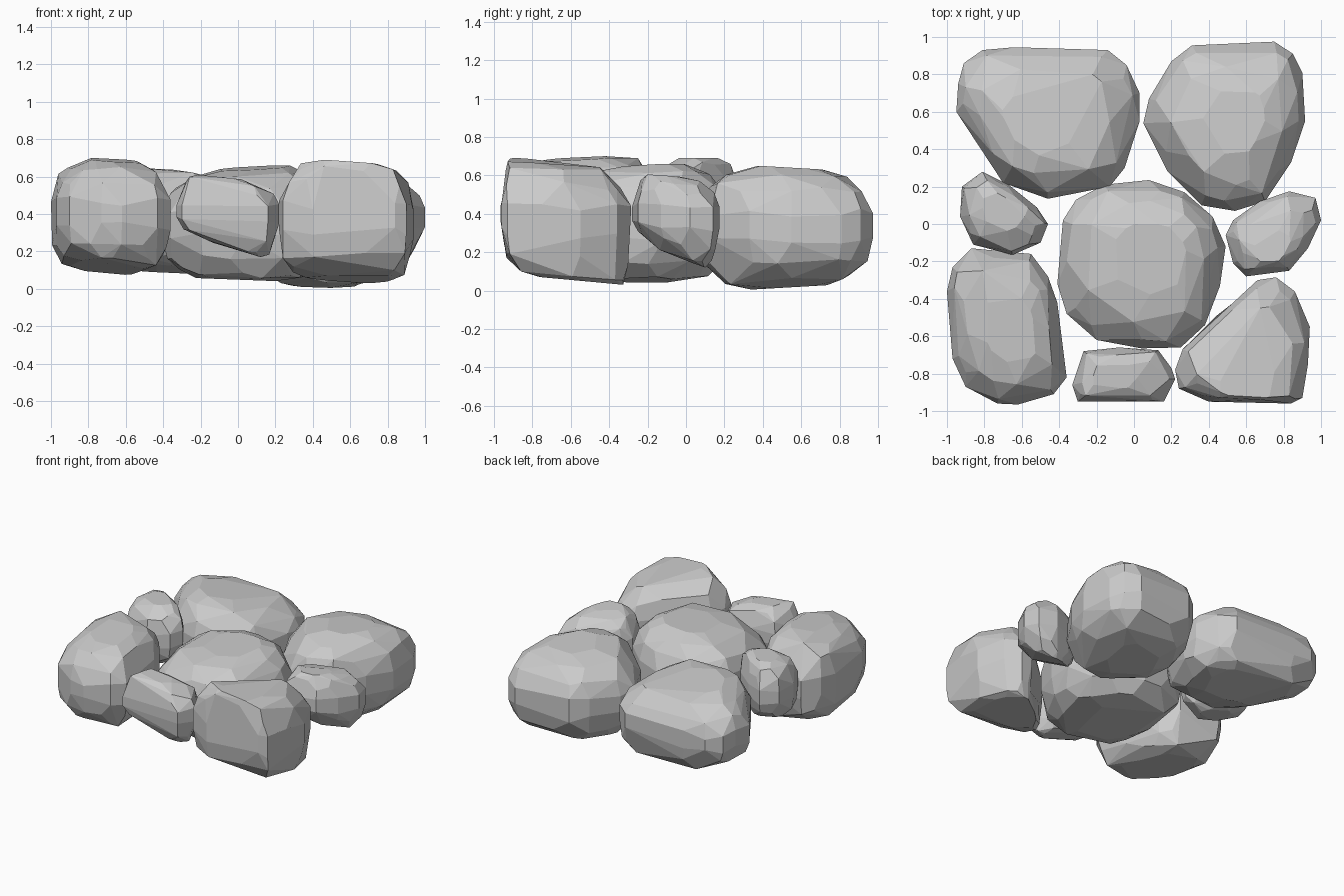
import bpy, bmesh, math, random
from mathutils import Vector

if "Cube" in bpy.data.objects:
    bpy.data.objects.remove(bpy.data.objects["Cube"])

# Profile of a stone: (height from -1 to 1, share of the full outline)
PROFILE = [(-1, .48), (-.88, .76), (-.62, .94), (-.22, 1), (.25, 1), (.62, .93), (.86, .77), (1, .48)]


def stone(name, outline, z0, z1, lean=(0, 0), seed=0, top=(0, 0), bottom=(0, 0), taper=(1, 1)):
    """Faceted boulder: plan outline shrunk towards top and bottom, wrapped in a hull.
    top/bottom are slopes of the two ends, taper is how strongly (bottom, top) narrow."""
    rnd = random.Random(seed)
    pts = [Vector((x, y, 0)) for x, y in outline]
    centre = sum(pts, Vector()) / len(pts)
    lean = Vector((*lean, 0))
    half = (z1 - z0) / 2
    cloud = []
    for i, (t, r) in enumerate(PROFILE):
        r = r ** taper[t > 0]
        slope = Vector((*(top if t > 0 else bottom), 0))
        for k, p in enumerate(pts):
            if (i + k) % 2 and r < 1:      # stagger rings for irregular facets
                p = p.lerp(pts[(k + 1) % len(pts)], .35)
            s = r if r == 1 else r * rnd.uniform(.97, 1.02)
            h = t + (rnd.uniform(-.08, .08) if abs(t) < 1 else 0)
            v = centre + (p - centre) * s + lean * t * (1 - r)
            v.z = half * h + slope.dot(v - centre) * abs(t)
            cloud.append(v)
    low, high = min(v.z for v in cloud), max(v.z for v in cloud)
    bm = bmesh.new()
    for v in cloud:                        # fit to the wanted height range
        v.z = z0 + (v.z - low) / (high - low) * (z1 - z0)
        bm.verts.new(v)
    res = bmesh.ops.convex_hull(bm, input=bm.verts[:])
    junk = set(res["geom_interior"]) | set(res["geom_unused"])
    bmesh.ops.delete(bm, geom=[g for g in junk if isinstance(g, bmesh.types.BMVert)], context='VERTS')
    bmesh.ops.dissolve_limit(bm, angle_limit=math.radians(7), verts=bm.verts[:], edges=bm.edges[:])
    bmesh.ops.recalc_face_normals(bm, faces=bm.faces[:])
    mesh = bpy.data.meshes.new(name)
    bm.to_mesh(mesh)
    bm.free()
    ob = bpy.data.objects.new(name, mesh)
    bpy.context.collection.objects.link(ob)
    return ob


# Large stones
stone("centre_stone", [(-.41, -.32), (-.38, .02), (-.31, .13), (-.16, .21), (.08, .235), (.27, .17), (.42, .04),
                       (.49, -.12), (.46, -.33), (.38, -.54), (.25, -.66), (.04, -.665), (-.2, -.62), (-.36, -.48)],
      .04, .66, (.08, .05), 1, top=(.06, .05), bottom=(-.04, 0), taper=(.9, 1.15))
stone("back_left_stone", [(-.95, .6), (-.94, .75), (-.91, .86), (-.81, .93), (-.64, .945), (-.14, .93), (-.04, .85),
                          (.03, .7), (.03, .55), (-.05, .3), (-.13, .2), (-.46, .135), (-.7, .22)],
      .08, .645, (-.1, -.1), 2, top=(-.02, -.08), bottom=(-.05, .05), taper=(1, 1.25))
stone("back_right_stone", [(.05, .54), (.08, .67), (.2, .87), (.31, .955), (.75, .975), (.85, .91), (.9, .81),
                           (.915, .55), (.84, .33), (.7, .12), (.54, .07), (.36, .1), (.18, .28)],
      .005, .65, (.05, .0), 3, top=(0, -.06), bottom=(0, .06), taper=(1.15, 1.3))
# Front corner stones
stone("front_left_stone", [(-1, -.36), (-.97, -.23), (-.87, -.13), (-.55, -.16), (-.46, -.28), (-.41, -.42),
                           (-.36, -.82), (-.43, -.91), (-.62, -.965), (-.73, -.96), (-.9, -.87), (-.97, -.72)],
      .075, .70, (.05, 0), 4, top=(-.06, .05), bottom=(-.13, -.13), taper=(.65, 1.15))
stone("front_right_stone", [(.22, -.78), (.26, -.67), (.44, -.49), (.66, -.3), (.76, -.285), (.86, -.36),
                            (.94, -.55), (.93, -.75), (.9, -.93), (.84, -.96), (.4, -.95), (.24, -.88)],
      .03, .69, (0, -.25), 5, top=(-.08, -.03), bottom=(0, -.1), taper=(.6, 1.2))
# Small filler stones
stone("left_small_stone", [(-.93, .04), (-.92, .2), (-.81, .28), (-.67, .21), (-.52, .09), (-.46, 0),
                           (-.5, -.1), (-.65, -.165), (-.86, -.11)],
      .26, .69, (0, .03), 6, taper=(1.2, 1))
stone("right_small_stone", [(.49, -.06), (.53, .02), (.67, .12), (.83, .175), (.97, .14), (1, .02),
                            (.93, -.13), (.83, -.25), (.6, -.28), (.53, -.21)],
      .12, .605, (0, -.12), 7, top=(0, -.08), bottom=(0, -.4), taper=(1.6, 1.3))
stone("front_small_stone", [(-.33, -.86), (-.27, -.68), (-.08, -.66), (.13, -.675), (.2, -.77), (.22, -.83),
                            (.16, -.95), (.03, -.955), (-.3, -.95)],
      .17, .61, (-.12, 0), 8, top=(-.12, 0), bottom=(-.3, 0), taper=(1.8, 1.1))
